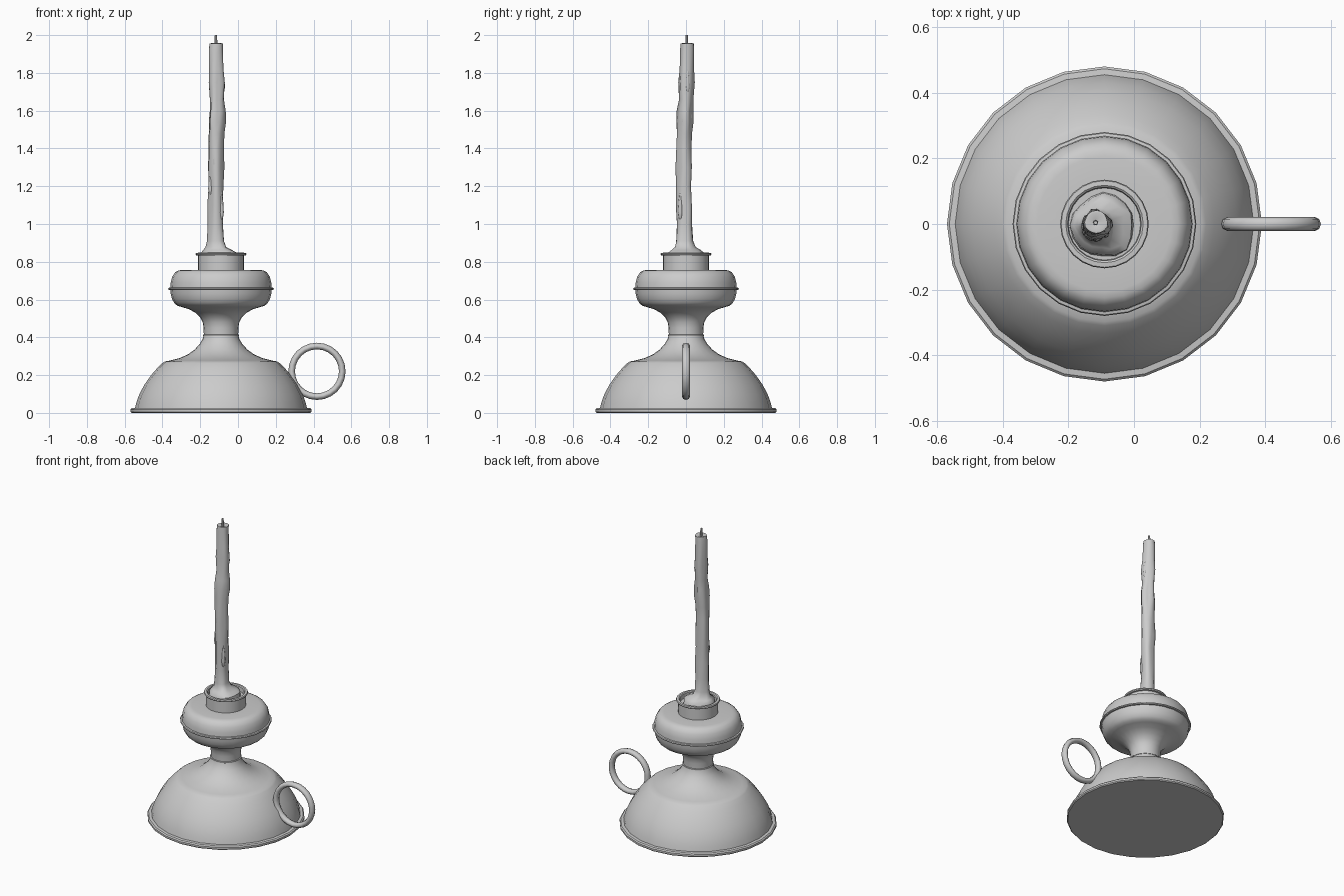
import bpy
import math

CX = -0.09  # shared axis of the holder


def add_mesh(name, verts, faces, angle=35):
    mesh = bpy.data.meshes.new(name)
    mesh.from_pydata(verts, [], faces)
    mesh.update()
    obj = bpy.data.objects.new(name, mesh)
    bpy.context.collection.objects.link(obj)
    smooth(obj, angle)
    return obj


def smooth(obj, angle=35):
    bpy.ops.object.select_all(action='DESELECT')
    obj.select_set(True)
    bpy.context.view_layer.objects.active = obj
    bpy.ops.object.shade_smooth_by_angle(angle=math.radians(angle))


def skin(name, rings, angle=35):
    """Skin a stack of equal-sized rings and cap both ends."""
    n = len(rings[0])
    verts = [p for ring in rings for p in ring]
    faces = [(k * n + i, k * n + (i + 1) % n, (k + 1) * n + (i + 1) % n, (k + 1) * n + i)
             for k in range(len(rings) - 1) for i in range(n)]
    faces.append(tuple(reversed(range(n))))
    faces.append(tuple(range(len(verts) - n, len(verts))))
    return add_mesh(name, verts, faces, angle)


def lathe(name, profile, sides=24, cx=CX, cy=0.0, angle=35):
    steps = [2 * math.pi * i / sides for i in range(sides)]
    return skin(name, [[(cx + r * math.cos(a), cy + r * math.sin(a), z) for a in steps]
                       for r, z in profile], angle)


# Domed foot with rolled rim, sweeping up into the lower stem
lathe("foot", [(0.474, 0), (0.48, 0.006), (0.48, 0.018), (0.473, 0.025), (0.455, 0.027),
               (0.448, 0.055), (0.432, 0.10), (0.405, 0.15), (0.37, 0.20), (0.335, 0.24),
               (0.31, 0.264), (0.298, 0.272), (0.27, 0.277), (0.22, 0.29), (0.175, 0.31),
               (0.14, 0.335), (0.113, 0.365), (0.098, 0.39), (0.093, 0.408)])

# Thin joint ring on the stem
lathe("stem_ring", [(0.09, 0.404), (0.096, 0.407), (0.096, 0.413), (0.09, 0.416)])

# Upper stem and bulbous reservoir with a thin belt
lathe("bulb", [(0.091, 0.41), (0.092, 0.45), (0.097, 0.48), (0.11, 0.505), (0.135, 0.53),
               (0.17, 0.549), (0.21, 0.561), (0.232, 0.568), (0.248, 0.582), (0.26, 0.605),
               (0.266, 0.63), (0.268, 0.65), (0.277, 0.651), (0.28, 0.656), (0.277, 0.662),
               (0.268, 0.664), (0.266, 0.69), (0.258, 0.722), (0.242, 0.745),
               (0.225, 0.754), (0.206, 0.757), (0.12, 0.757)])

# Candle cup with flared lip and recessed inside
lathe("cup", [(0.122, 0.75), (0.122, 0.832), (0.131, 0.834), (0.135, 0.84), (0.132, 0.847),
              (0.118, 0.848), (0.112, 0.843), (0.11, 0.815)])

# Melted pool of wax and leaning candle: z, centre x, centre y, radius, lumpiness
path = [(0.81, -0.095, -0.005, 0.098, 0.04), (0.848, -0.095, -0.005, 0.094, 0.06),
        (0.862, -0.10, -0.003, 0.075, 0.10), (0.878, -0.112, -0.006, 0.054, 0.08),
        (0.91, -0.116, -0.008, 0.045, 0.05), (1.00, -0.117, -0.007, 0.040, 0.06),
        (1.10, -0.117, -0.008, 0.041, 0.10), (1.20, -0.116, -0.010, 0.039, 0.06),
        (1.30, -0.117, -0.008, 0.042, 0.10), (1.40, -0.117, -0.010, 0.040, 0.05),
        (1.48, -0.116, -0.008, 0.040, 0.08), (1.54, -0.113, -0.006, 0.043, 0.14),
        (1.60, -0.111, -0.005, 0.041, 0.14), (1.66, -0.113, 0.000, 0.037, 0.06),
        (1.75, -0.113, 0.001, 0.042, 0.10), (1.82, -0.115, 0.003, 0.038, 0.06),
        (1.92, -0.117, 0.005, 0.037, 0.04), (1.955, -0.115, 0.006, 0.035, 0.03),
        (1.957, -0.115, 0.006, 0.028, 0.0), (1.948, -0.116, 0.005, 0.008, 0.0)]
rings = []
for z, x, y, r, lump in path:
    ring = []
    for i in range(16):
        a = 2 * math.pi * i / 16
        q = r * (1 + lump * (math.sin(3 * a + 5 * z) + 0.6 * math.sin(5 * a - 8 * z)))
        ring.append((x + q * math.cos(a), y + q * math.sin(a), z))
    rings.append(ring)
skin("candle", rings, 50)

# Wax drips running down the candle side
for i, (x, y, z, h) in enumerate([(-0.083, -0.012, 1.58, 0.07), (-0.082, 0.008, 1.76, 0.07),
                                  (-0.120, -0.040, 1.36, 0.08), (-0.145, -0.025, 1.22, 0.07),
                                  (-0.108, 0.020, 1.60, 0.07), (-0.088, -0.030, 1.10, 0.08)]):
    lathe(f"wax_drip_{i + 1}", [(0.002, z - h), (0.009, z - 0.85 * h), (0.013, z - 0.5 * h),
                                (0.010, z + 0.2 * h), (0.005, z + 0.7 * h), (0.001, z + h)],
          8, x, y, 60)

# Wick
lathe("wick", [(0.008, 1.94), (0.007, 1.98), (0.006, 2.0)], 8, -0.117, 0.004)

# Finger ring on the side of the foot
bpy.ops.mesh.primitive_torus_add(major_segments=24, minor_segments=8, major_radius=0.134,
                                 minor_radius=0.0175, location=(0.418, 0, 0.22),
                                 rotation=(math.pi / 2, 0, 0))
handle = bpy.context.object
handle.name = "finger_ring"
handle.scale.z = 1.2
smooth(handle, 50)
